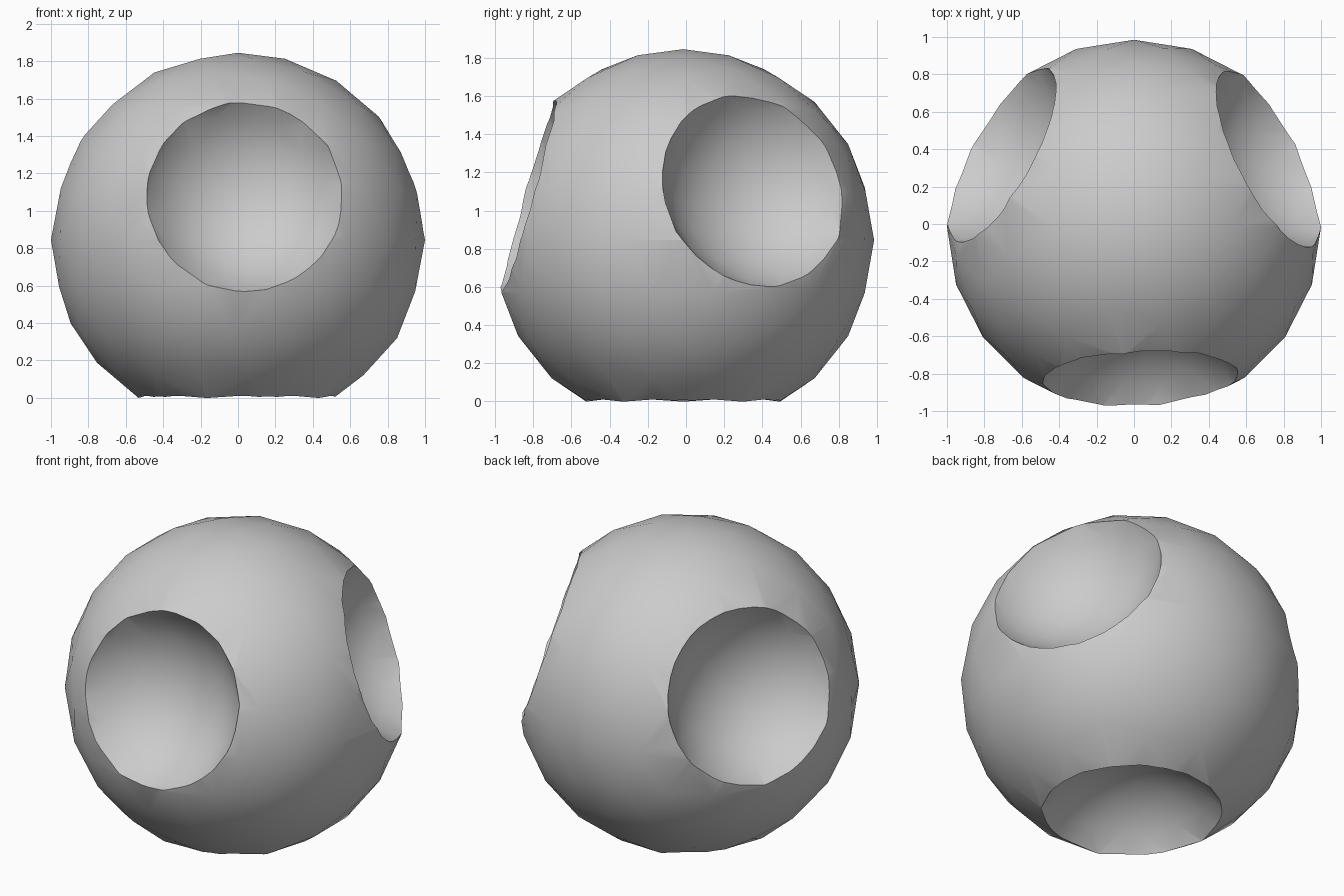
import bpy, math
from mathutils import Vector

if "Cube" in bpy.data.objects:
    bpy.data.objects.remove(bpy.data.objects["Cube"])

CENTRE = Vector((0, -0.015, 0.86))
DENT_R = 0.63      # radius of each scooped sphere
DENT_DIST = 1.18   # distance of the scoop centre from the ball centre


def ball(name, radius, location):
    bpy.ops.mesh.primitive_ico_sphere_add(subdivisions=4 - 1, radius=radius, location=location)
    obj = bpy.context.object
    obj.name = name
    return obj


# Main ball
body = ball("dented_ball", 1.0, CENTRE)

# Four scooped sockets in a roughly tetrahedral layout: front, back right, back left, bottom
directions = [(0.035, -0.815, 0.23), (0.71, 0.36, 0.255), (-0.70, 0.38, 0.255), (0, 0, -1)]
for d in directions:
    cutter = ball("socket_cutter", DENT_R, CENTRE + Vector(d).normalized() * DENT_DIST)
    cutter.hide_render = True
    mod = body.modifiers.new("socket", 'BOOLEAN')
    mod.operation = 'DIFFERENCE'
    mod.solver = 'EXACT'
    mod.object = cutter
    bpy.context.view_layer.objects.active = body
    bpy.ops.object.modifier_apply(modifier=mod.name)
    bpy.data.objects.remove(cutter, do_unlink=True)

# Rest the bottom rim on the ground
body.location.z -= min((body.matrix_world @ v.co).z for v in body.data.vertices)

# Smooth surfaces with crisp socket rims
bpy.ops.object.select_all(action='DESELECT')
body.select_set(True)
bpy.context.view_layer.objects.active = body
bpy.ops.object.shade_smooth_by_angle(angle=math.radians(40))
